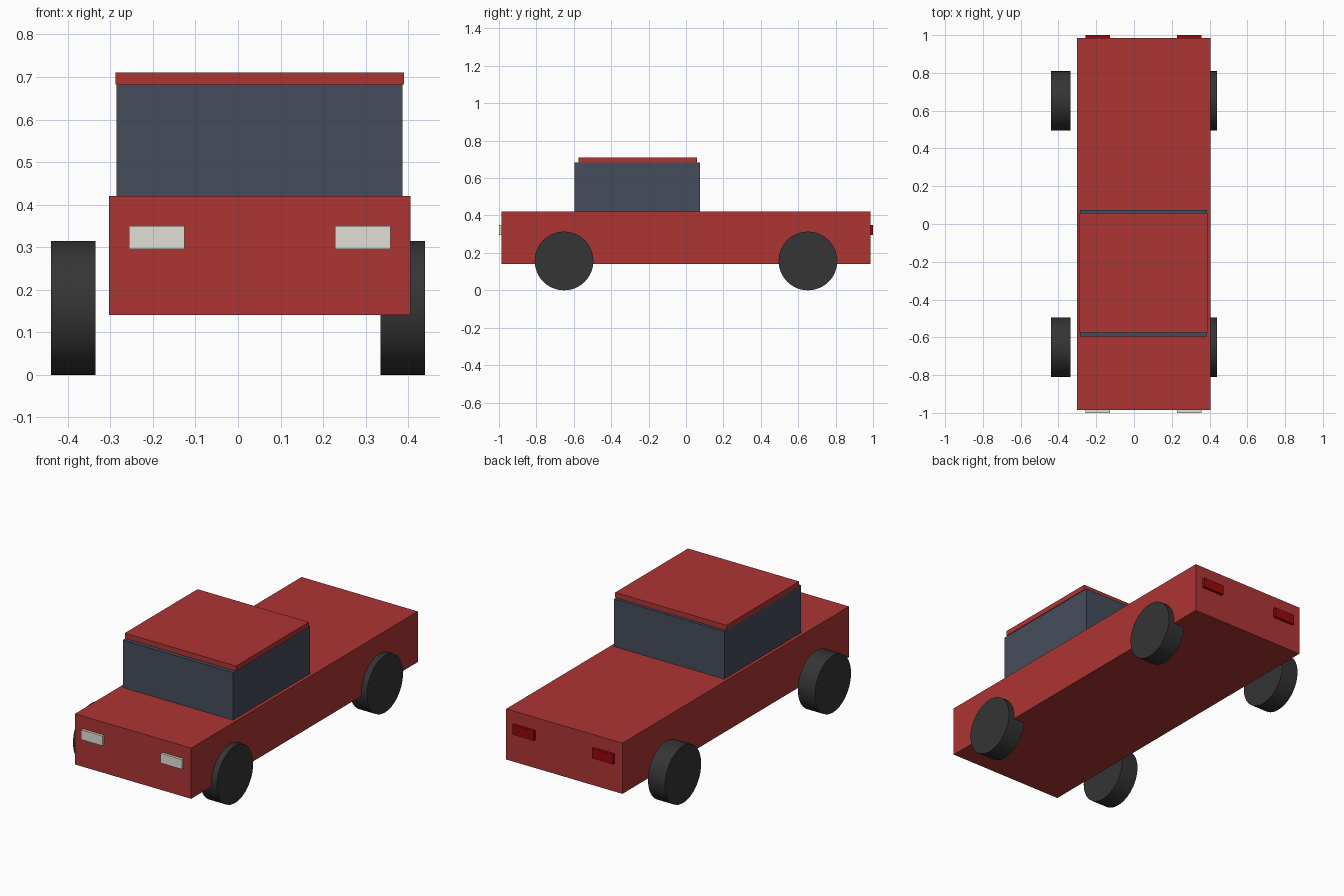
import bpy
from math import pi

if "Cube" in bpy.data.objects:
    bpy.data.objects.remove(bpy.data.objects["Cube"])


def material(name, rgb):
    m = bpy.data.materials.new(name)
    m.diffuse_color = (*rgb, 1)
    m.use_nodes = True
    m.node_tree.nodes["Principled BSDF"].inputs["Base Color"].default_value = m.diffuse_color
    return m


RED = material("red_paint", (0.42, 0.035, 0.035))
GLASS = material("dark_glass", (0.06, 0.075, 0.105))
RUBBER = material("black_rubber", (0.035, 0.035, 0.035))
LAMP = material("lamp_white", (0.76, 0.74, 0.68))
TAIL = material("tail_red", (0.32, 0.002, 0.003))


def box(name, x, y, z, mat):
    """Box spanning the (min, max) range on each axis."""
    spans = (x, y, z)
    bpy.ops.mesh.primitive_cube_add(size=1, location=[(a + b) / 2 for a, b in spans])
    ob = bpy.context.object
    ob.name = name
    ob.scale = [b - a for a, b in spans]
    bpy.ops.object.transform_apply(location=False, rotation=False, scale=True)
    ob.data.materials.append(mat)
    return ob


def wheel(name, x, y, radius=0.157, width=0.104):
    bpy.ops.mesh.primitive_cylinder_add(vertices=48, radius=radius, depth=width,
                                        location=(x, y, radius), rotation=(0, pi / 2, 0))
    ob = bpy.context.object
    ob.name = name
    ob.data.materials.append(RUBBER)
    bpy.ops.object.shade_smooth_by_angle()


# Body, cabin and roof sit slightly to the right of the wheel track
box("body", (-0.303, 0.405), (-0.986, 0.986), (0.141, 0.42), RED)
box("cabin", (-0.285, 0.386), (-0.595, 0.074), (0.42, 0.682), GLASS)
box("roof", (-0.288, 0.39), (-0.574, 0.059), (0.682, 0.711), RED)

# Lights on both ends
for side, x in (("left", (-0.256, -0.126)), ("right", (0.228, 0.358))):
    box(f"headlight_{side}", x, (-1.0, -0.975), (0.296, 0.35), LAMP)
    box(f"taillight_{side}", x, (0.975, 1.0), (0.296, 0.35), TAIL)

# Wheels
for end, y in (("front", -0.652), ("rear", 0.652)):
    for side, x in (("left", -0.387), ("right", 0.387)):
        wheel(f"wheel_{end}_{side}", x, y)
